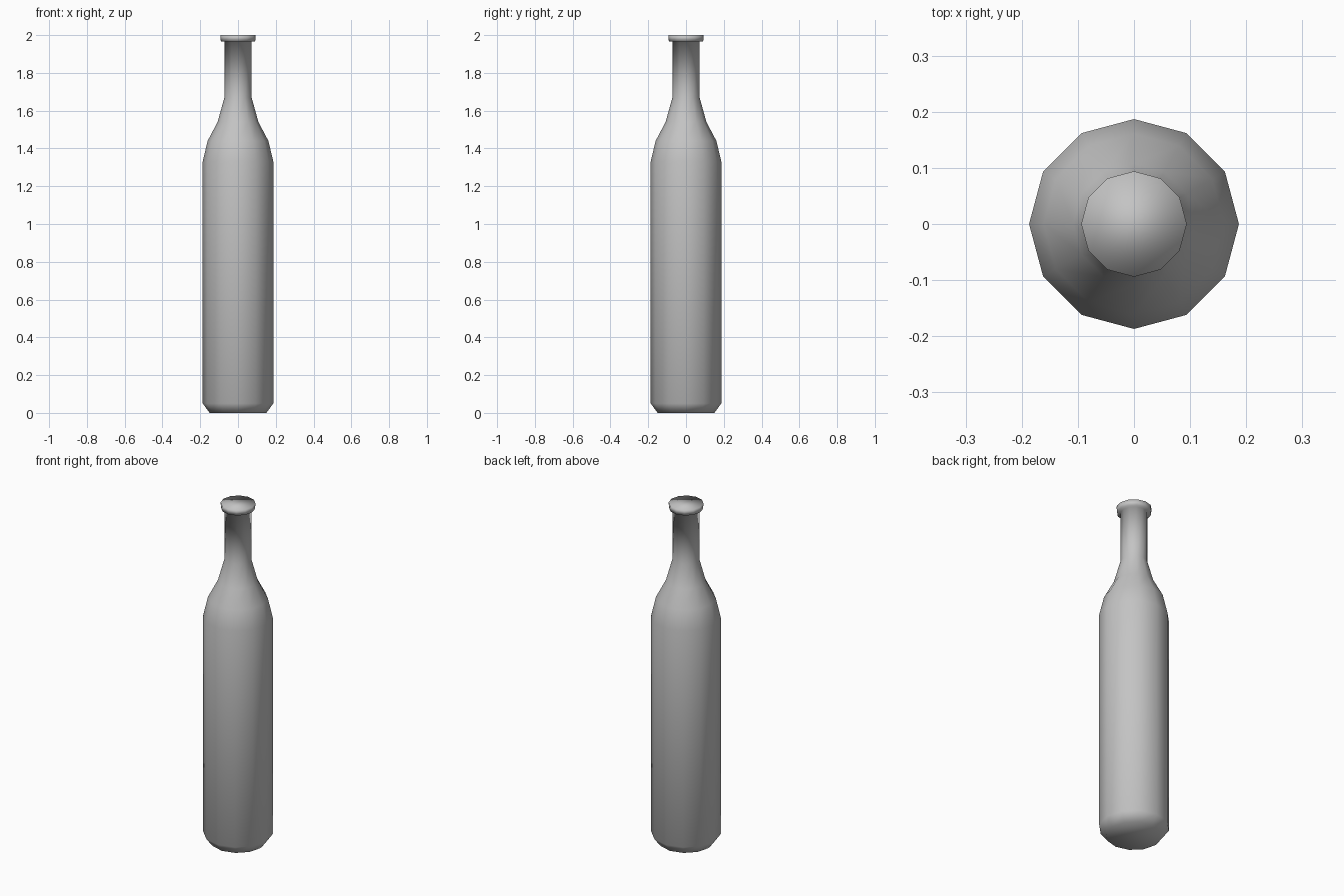
import bpy
import bmesh
from math import cos, sin, tau

SIDES = 12

cube = bpy.data.objects.get("Cube")
if cube:
    bpy.data.objects.remove(cube, do_unlink=True)


def flat_material(name, colour):
    mat = bpy.data.materials.new(name)
    mat.use_nodes = True
    mat.diffuse_color = colour
    mat.node_tree.nodes["Principled BSDF"].inputs["Base Color"].default_value = colour
    return mat


def lathe(name, profile, mat):
    """Turn a (radius, height) profile around z and close both ends."""
    bm = bmesh.new()
    rings = [[bm.verts.new((r * cos(tau * i / SIDES), r * sin(tau * i / SIDES), z))
              for i in range(SIDES)] for r, z in profile]
    for low, high in zip(rings, rings[1:]):
        for i in range(SIDES):
            j = (i + 1) % SIDES
            bm.faces.new((low[i], low[j], high[j], high[i]))
    bm.faces.new(rings[0][::-1])
    bm.faces.new(rings[-1])
    for face in bm.faces:
        face.smooth = True
    mesh = bpy.data.meshes.new(name)
    bm.to_mesh(mesh)
    bm.free()
    mesh.materials.append(mat)
    obj = bpy.data.objects.new(name, mesh)
    bpy.context.collection.objects.link(obj)
    return obj


grey = flat_material("light_grey", (0.55, 0.55, 0.55, 1))

# Bottle: bevelled base, straight body, curved shoulder, neck and lip
lathe("bottle", [
    (0.15, 0), (0.187, 0.05),
    (0.187, 1.33), (0.161, 1.44), (0.108, 1.54), (0.072, 1.67),
    (0.072, 1.967), (0.091, 1.967), (0.094, 2.0),
], grey)
